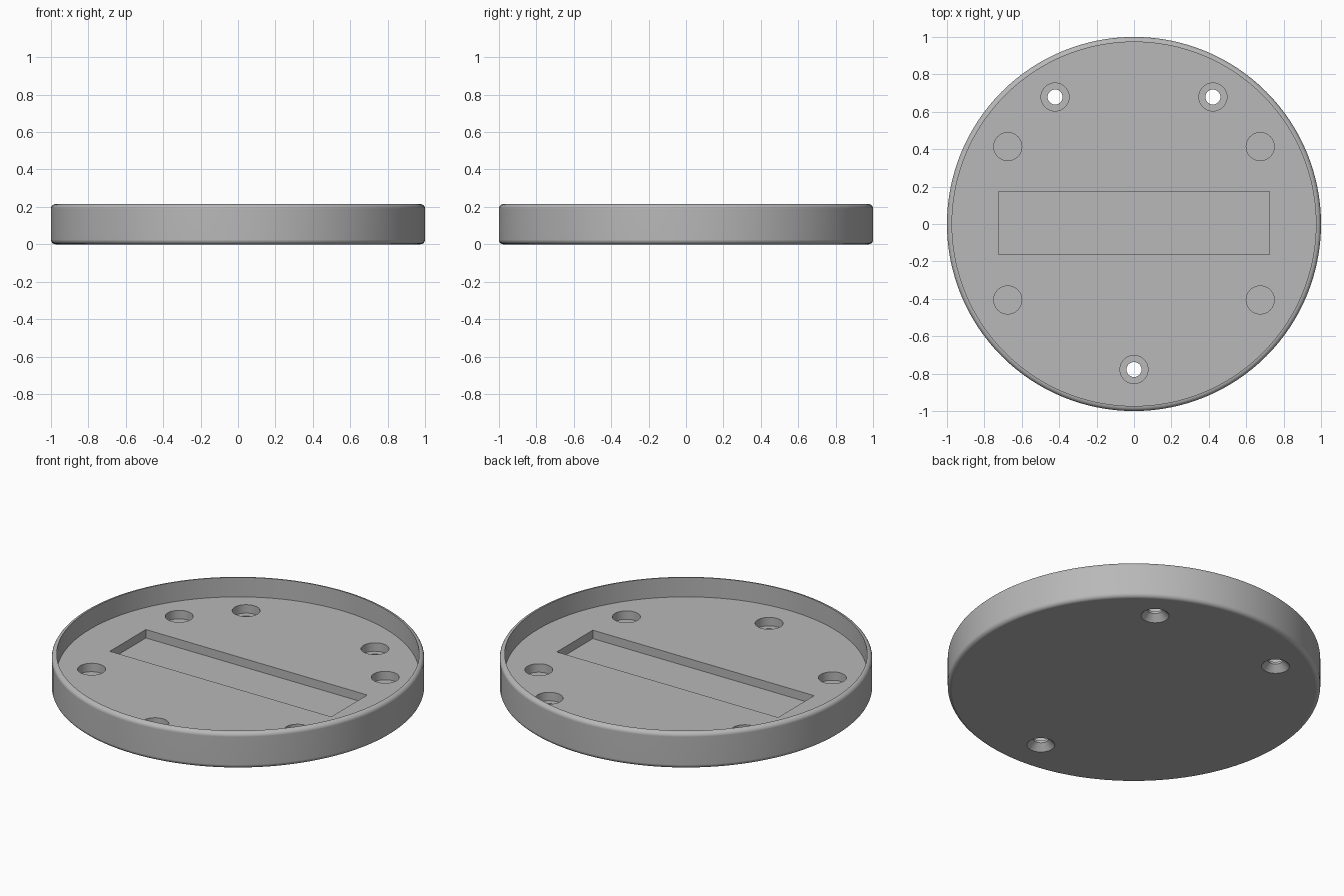
import bpy, bmesh, math
from mathutils import Matrix

if "Cube" in bpy.data.objects:
    bpy.data.objects.remove(bpy.data.objects["Cube"])

HEIGHT, FLOOR, POCKET = 0.215, 0.10, 0.05
INNER, FILLET = 0.973, 0.025

grey = bpy.data.materials.new("plain_grey")
grey.use_nodes = True
GREY = (0.48, 0.48, 0.48, 1)
grey.diffuse_color = GREY
grey.node_tree.nodes["Principled BSDF"].inputs["Base Color"].default_value = GREY


def make_object(name, bm):
    bmesh.ops.recalc_face_normals(bm, faces=bm.faces)
    mesh = bpy.data.meshes.new(name)
    bm.to_mesh(mesh)
    bm.free()
    mesh.materials.append(grey)
    obj = bpy.data.objects.new(name, mesh)
    bpy.context.collection.objects.link(obj)
    return obj


def lathe(name, profile, steps, location=(0, 0, 0)):
    """Turn a (radius, height) profile around z, with single-face end caps."""
    bm = bmesh.new()
    verts = [bm.verts.new((r, 0, z)) for r, z in profile]
    edges = [bm.edges.new(pair) for pair in zip(verts, verts[1:])]
    bmesh.ops.spin(bm, geom=verts + edges, cent=(0, 0, 0), axis=(0, 0, 1),
                   angle=math.tau, steps=steps, use_merge=True)
    bmesh.ops.remove_doubles(bm, verts=bm.verts, dist=1e-5)
    poles = [v for v in bm.verts if math.hypot(v.co.x, v.co.y) < 1e-4]
    bmesh.ops.dissolve_verts(bm, verts=poles)
    bmesh.ops.translate(bm, verts=bm.verts, vec=location)
    return make_object(name, bm)


def arc(z, start):
    """Quarter-round on the outer edge."""
    angles = [math.radians(start + 18 * i) for i in range(6)]
    return [(1 - FILLET + FILLET * math.cos(a), z + FILLET * math.sin(a)) for a in angles]


# Shallow round tray with rounded outer edges
tray = lathe("round_tray",
             [(0, 0)] + arc(FILLET, -90) + arc(HEIGHT - FILLET, 0)
             + [(INNER, HEIGHT), (INNER, FLOOR), (0, FLOOR)], 128)

cutters = []

# Long rectangular recess
bm = bmesh.new()
bmesh.ops.create_cube(bm, size=1, matrix=Matrix.Translation((0, 0.005, POCKET + 0.05))
                      @ Matrix.Diagonal((1.45, 0.337, 0.1, 1)))
cutters.append(make_object("slot_cutter", bm))

# Four blind round pockets
blind = [(0, POCKET), (0.075, POCKET), (0.075, 0.15), (0, 0.15)]
for x in (-0.675, 0.675):
    for y in (-0.406, 0.414):
        cutters.append(lathe("pocket_cutter", blind, 48, (x, y, 0)))

# Three screw holes, counterbored above and countersunk below
screw = [(0, -0.02), (0.075, -0.02), (0.075, 0), (0.04, 0.037), (0.04, POCKET),
         (0.075, POCKET), (0.075, 0.15), (0, 0.15)]
for x, y in ((-0.422, 0.679), (0.422, 0.679), (0, -0.778)):
    cutters.append(lathe("screw_cutter", screw, 48, (x, y, 0)))

# Cut every recess, then discard the cutters
bpy.context.view_layer.objects.active = tray
for cutter in cutters:
    cutter.hide_render = True
    mod = tray.modifiers.new("cut", "BOOLEAN")
    mod.operation, mod.solver, mod.object = "DIFFERENCE", "EXACT", cutter
    bpy.ops.object.modifier_apply(modifier=mod.name)
    bpy.data.objects.remove(cutter)

# Smooth curved walls, keep hard edges and flat faces
bpy.ops.object.select_all(action="DESELECT")
tray.select_set(True)
bpy.ops.object.shade_smooth_by_angle(angle=math.radians(30))
weighted = tray.modifiers.new("flat_face_normals", "WEIGHTED_NORMAL")
weighted.keep_sharp = True
